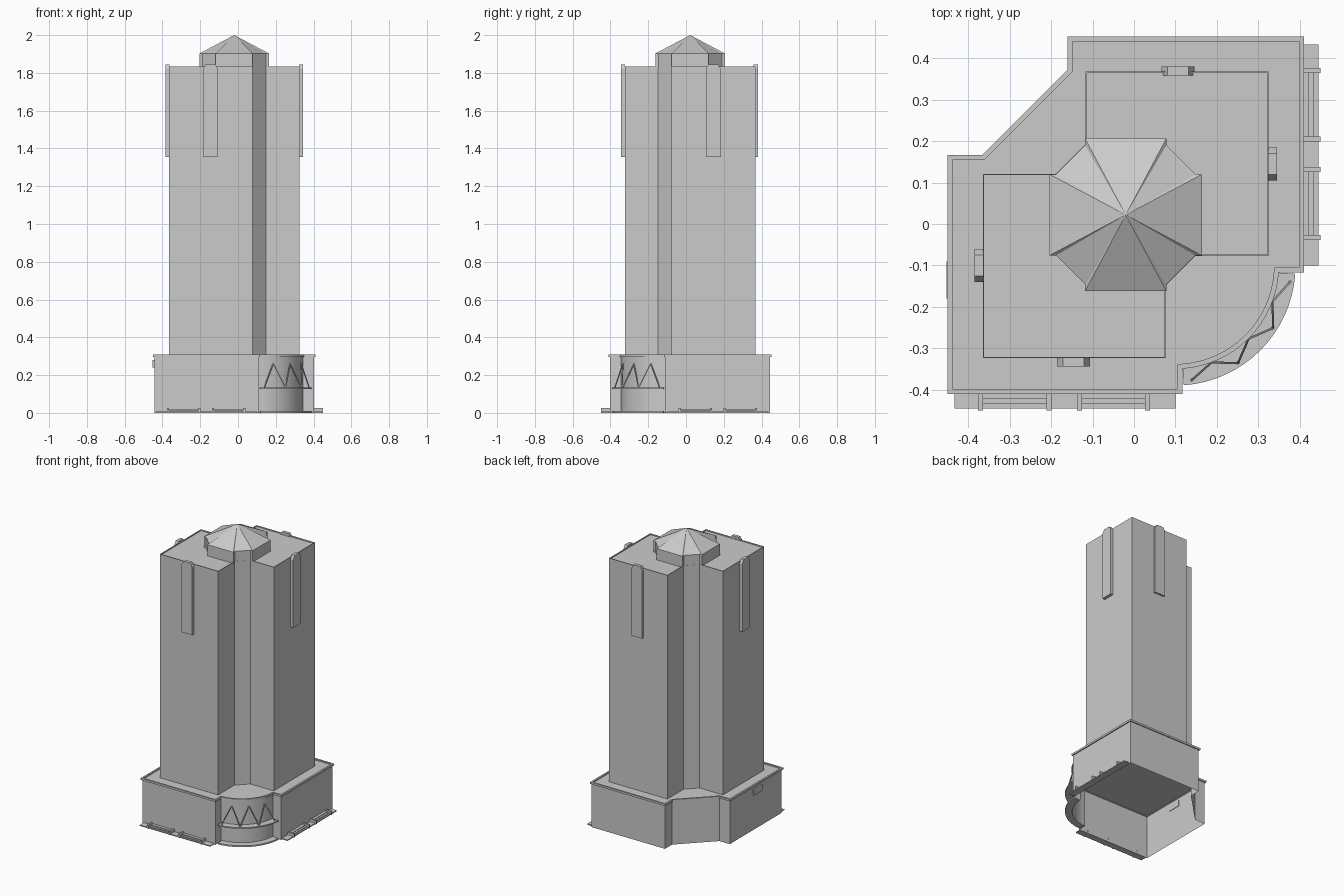
import bpy, bmesh, math
from mathutils import Vector

if "Cube" in bpy.data.objects:
    bpy.data.objects.remove(bpy.data.objects["Cube"])


def finish(name, bm, smooth=False):
    bmesh.ops.recalc_face_normals(bm, faces=bm.faces)
    me = bpy.data.meshes.new(name)
    bm.to_mesh(me)
    bm.free()
    ob = bpy.data.objects.new(name, me)
    bpy.context.collection.objects.link(ob)
    if smooth:
        bpy.ops.object.select_all(action='DESELECT')
        ob.select_set(True)
        bpy.context.view_layer.objects.active = ob
        bpy.ops.object.shade_smooth_by_angle(angle=math.radians(30))
    return ob


def loop(bm, pts, z):
    return [bm.verts.new((p[0], p[1], z)) for p in pts]


def bridge(bm, a, b):
    for i in range(len(a)):
        j = (i + 1) % len(a)
        bm.faces.new((a[i], a[j], b[j], b[i]))


def prism(name, pts, z0, z1, bottom=True, top=True, smooth=False):
    bm = bmesh.new()
    lo, hi = loop(bm, pts, z0), loop(bm, pts, z1)
    bridge(bm, lo, hi)
    if bottom:
        bm.faces.new(lo[::-1])
    if top:
        bm.faces.new(hi)
    return finish(name, bm, smooth)


def ring(name, outer, inner, z0, z1):
    bm = bmesh.new()
    loops = [loop(bm, outer, z0), loop(bm, outer, z1), loop(bm, inner, z1), loop(bm, inner, z0)]
    for k in range(4):
        bridge(bm, loops[k], loops[(k + 1) % 4])
    return finish(name, bm, True)


def inset(pts, d):
    # mitred inward offset of a counter-clockwise outline
    out, n = [], len(pts)
    for i in range(n):
        p, a, b = Vector(pts[i]), Vector(pts[i - 1]), Vector(pts[(i + 1) % n])
        e, f = (p - a).normalized(), (b - p).normalized()
        n1, n2 = Vector((-e.y, e.x)), Vector((-f.y, f.x))
        out.append(tuple(p + (n1 + n2) * d / (1 + n1.dot(n2))))
    return out


def box(name, x0, x1, y0, y1, z0, z1):
    return prism(name, [(x0, y0), (x1, y0), (x1, y1), (x0, y1)], z0, z1)


def arc(r, a0, a1, n=16):
    return [(0.1 + r * math.cos(math.radians(a0 + (a1 - a0) * i / n)),
             -0.1 + r * math.sin(math.radians(a0 + (a1 - a0) * i / n))) for i in range(n + 1)]


# podium: open-bottomed walls, roof and cornice
outline = ([(-0.45, -0.41), (0.117, -0.41)] + arc(0.25, -86, -4) +
           [(0.41, -0.117), (0.41, 0.453), (-0.16, 0.453), (-0.16, 0.373),
            (-0.367, 0.166), (-0.45, 0.166)])
prism("podium", inset(outline, 0.007), 0, 0.302, bottom=False, smooth=True)
ring("podium_cornice", outline, inset(outline, 0.012), 0.297, 0.31)

# tower shaft with notched corners and thin parapet
shaft = [(-0.365, -0.324), (0.077, -0.324), (0.077, -0.148), (0.148, -0.077),
         (0.325, -0.077), (0.325, 0.368), (-0.117, 0.368), (-0.117, 0.192),
         (-0.188, 0.121), (-0.365, 0.121)]
prism("tower_shaft", shaft, 0.302, 1.826, bottom=False)
ring("tower_parapet", shaft, inset(shaft, 0.003), 1.82, 1.834)

# crown: stepped octagonal drum and pointed roof
cx, cy = -0.02, 0.022
quarter = [(0.184, 0.098), (0.168, 0.098), (0.098, 0.168), (0.098, 0.184)]
crown = []
for k in range(4):
    for x, y in quarter:
        for _ in range(k):
            x, y = -y, x
        crown.append((cx + x, cy + y))
prism("crown_drum", crown, 1.826, 1.903, bottom=False, top=False)
bm = bmesh.new()
eave = loop(bm, crown, 1.903)
apex = bm.verts.new((cx, cy, 2.0))
for i in range(len(eave)):
    bm.faces.new((eave[i], eave[(i + 1) % len(eave)], apex))
finish("crown_roof", bm)


# chamfered vertical fins near the top of each tower face
def fin(name, center, along, out):
    prof = [(-0.04, 1.355), (0.04, 1.355), (0.04, 1.82), (0.025, 1.845), (-0.025, 1.845), (-0.04, 1.82)]
    bm = bmesh.new()
    c, u, o = Vector(center), Vector(along), Vector(out)
    la, lb = [[bm.verts.new((*(c + u * t + o * d), z)) for t, z in prof] for d in (-0.002, 0.02)]
    bridge(bm, la, lb)
    bm.faces.new(la[::-1])
    bm.faces.new(lb)
    finish(name, bm)


fin("fin_front", (-0.146, -0.324), (1, 0), (0, -1))
fin("fin_left", (-0.365, -0.1), (0, 1), (-1, 0))
fin("fin_back", (0.106, 0.36), (1, 0), (0, 1))
fin("fin_right", (0.325, 0.145), (0, 1), (1, 0))

# low steps with end blocks, mirrored across the diagonal for the right side
def both(name, x0, x1, y0, y1, z0, z1):
    box(name + "_front", x0, x1, y0, y1, z0, z1)
    box(name + "_right", -y1, -y0, -x1, -x0, z0, z1)


both("walk", -0.433, 0.1, -0.445, -0.4, 0, 0.007)
for i, (a, b) in enumerate([(-0.37, -0.205), (-0.132, 0.033)]):
    both(f"step_low_{i}", a, b, -0.435, -0.4, 0.007, 0.013)
    both(f"step_high_{i}", a, b, -0.422, -0.4, 0.013, 0.018)
    for k, x in enumerate((a, b)):
        both(f"step_block_{i}{k}", x - 0.006, x + 0.006, -0.45, -0.4, 0, 0.026)

# curved corner entrance: ground slab, canopy and zigzag struts
plan = arc(0.29, -86, -4) + arc(0.245, -4, -86)
prism("entrance_slab", plan, 0, 0.01)
prism("entrance_canopy", plan, 0.126, 0.134)


def polar(r, deg, z):
    a = math.radians(deg)
    return Vector((0.1 + r * math.cos(a), -0.1 + r * math.sin(a), z))


zigzag = [polar(0.25 if i % 2 else 0.28, -82 + 74 * i / 6, 0.26 if i % 2 else 0.132) for i in range(7)]
for i, (p, q) in enumerate(zip(zigzag, zigzag[1:])):
    bm = bmesh.new()
    bmesh.ops.create_cube(bm, size=1)
    bmesh.ops.scale(bm, vec=(0.005, 0.005, (q - p).length), verts=bm.verts)
    ob = finish(f"canopy_strut_{i}", bm)
    ob.location = (p + q) / 2
    ob.rotation_mode = 'QUATERNION'
    ob.rotation_quaternion = (q - p).to_track_quat('Z', 'Y')

# small wall box on the left side
box("wall_box", -0.453, -0.44, -0.18, -0.09, 0.24, 0.28)
